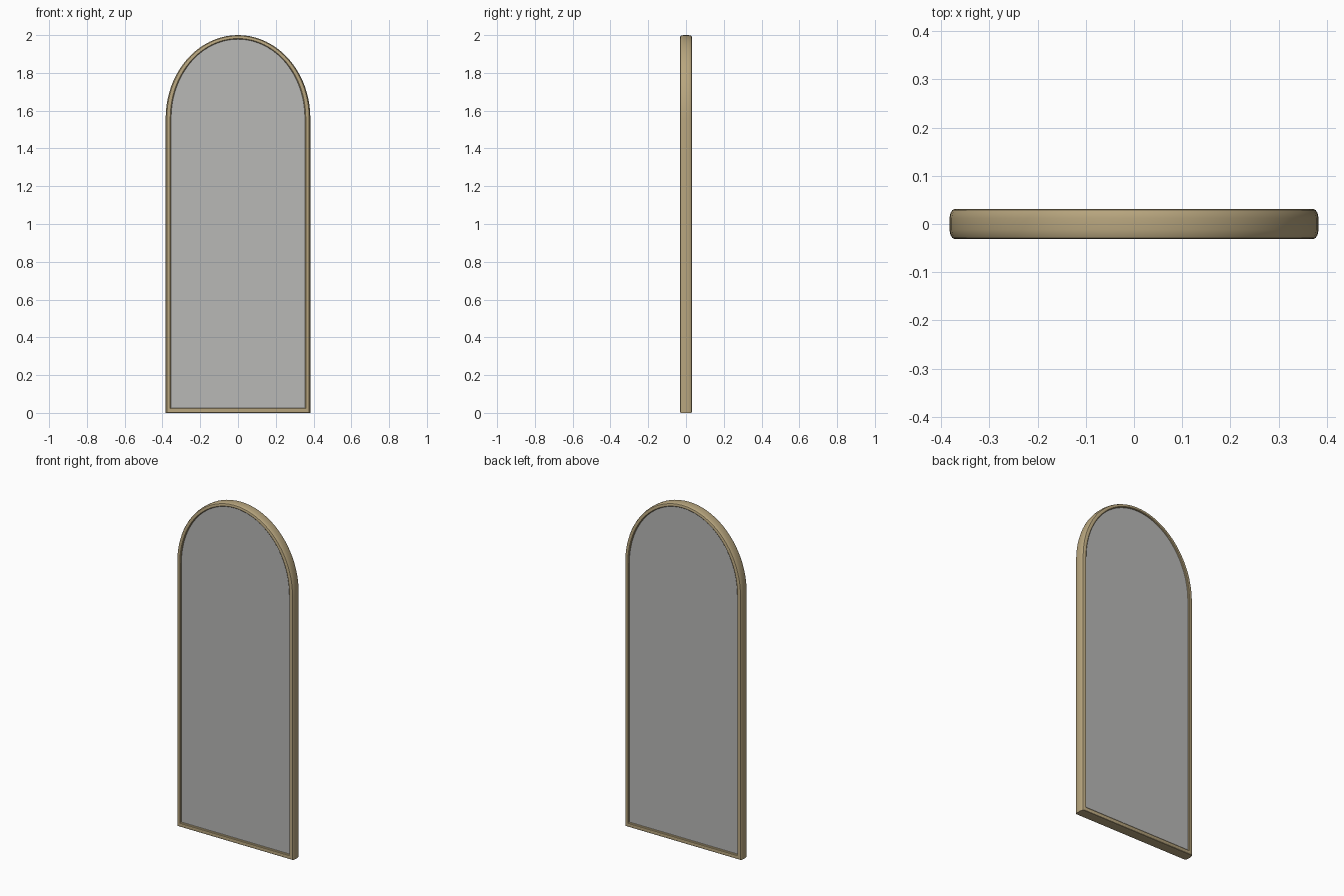
import bpy, bmesh, math

if "Cube" in bpy.data.objects:
    bpy.data.objects.remove(bpy.data.objects["Cube"])

HALF_W, TOP, SPRING = 0.383, 2.0, 1.56   # arch half width, height, start of curve
ARC, SIDE = 40, 8                        # segments in the arch and in each side


def material(name, rgb):
    m = bpy.data.materials.new(name)
    m.diffuse_color = (*rgb, 1)
    m.use_nodes = True
    m.node_tree.nodes["Principled BSDF"].inputs["Base Color"].default_value = m.diffuse_color
    return m


def outline(inset, y, bottom):
    """Arched outline, moved inwards by inset, with its base at height bottom."""
    a, b = HALF_W - inset, TOP - SPRING - inset * 0.75
    pts = [(a, y, bottom + (SPRING - bottom) * i / SIDE) for i in range(SIDE)]
    for i in range(ARC + 1):
        t = math.pi * i / ARC
        pts.append((a * math.cos(t), y, SPRING + b * math.sin(t)))
    pts += [(-x, yy, z) for x, yy, z in reversed(pts[:SIDE])]
    return pts


def finish(bm, name, mat):
    bmesh.ops.recalc_face_normals(bm, faces=bm.faces)
    me = bpy.data.meshes.new(name)
    bm.to_mesh(me)
    bm.free()
    me.materials.append(mat)
    ob = bpy.data.objects.new(name, me)
    bpy.context.collection.objects.link(ob)
    bpy.context.view_layer.objects.active = ob
    ob.select_set(True)
    bpy.ops.object.shade_smooth_by_angle(angle=math.radians(35))
    ob.select_set(False)


gold = material("brushed gold", (0.48, 0.38, 0.21))
silver = material("silver glass", (0.48, 0.48, 0.47))

# Frame: rounded cross-section (inset, depth, base height) swept round the arch
half = [(0.0, 0.012, 0.0), (0.002, 0.022, 0.0), (0.006, 0.029, 0.001),
        (0.011, 0.031, 0.003), (0.024, 0.031, 0.022), (0.028, 0.028, 0.026),
        (0.030, 0.018, 0.028)]
section = half + [(d, -y, b) for d, y, b in reversed(half)]
bm = bmesh.new()
rings = [[bm.verts.new(p) for p in outline(d, y, b)] for d, y, b in section]
n = len(rings[0])
for k, r in enumerate(rings):
    s = rings[(k + 1) % len(rings)]
    for i in range(n):
        j = (i + 1) % n
        bm.faces.new((r[i], r[j], s[j], s[i]))
finish(bm, "frame", gold)

# Mirror panel: reflective on both sides, slightly recessed in the frame
bm = bmesh.new()
front = [bm.verts.new(p) for p in outline(0.029, -0.023, 0.027)]
back = [bm.verts.new(p) for p in outline(0.029, 0.023, 0.027)]
bm.faces.new(front)
bm.faces.new(back)
for i in range(n):
    j = (i + 1) % n
    bm.faces.new((front[i], front[j], back[j], back[i]))
finish(bm, "mirror_panel", silver)
